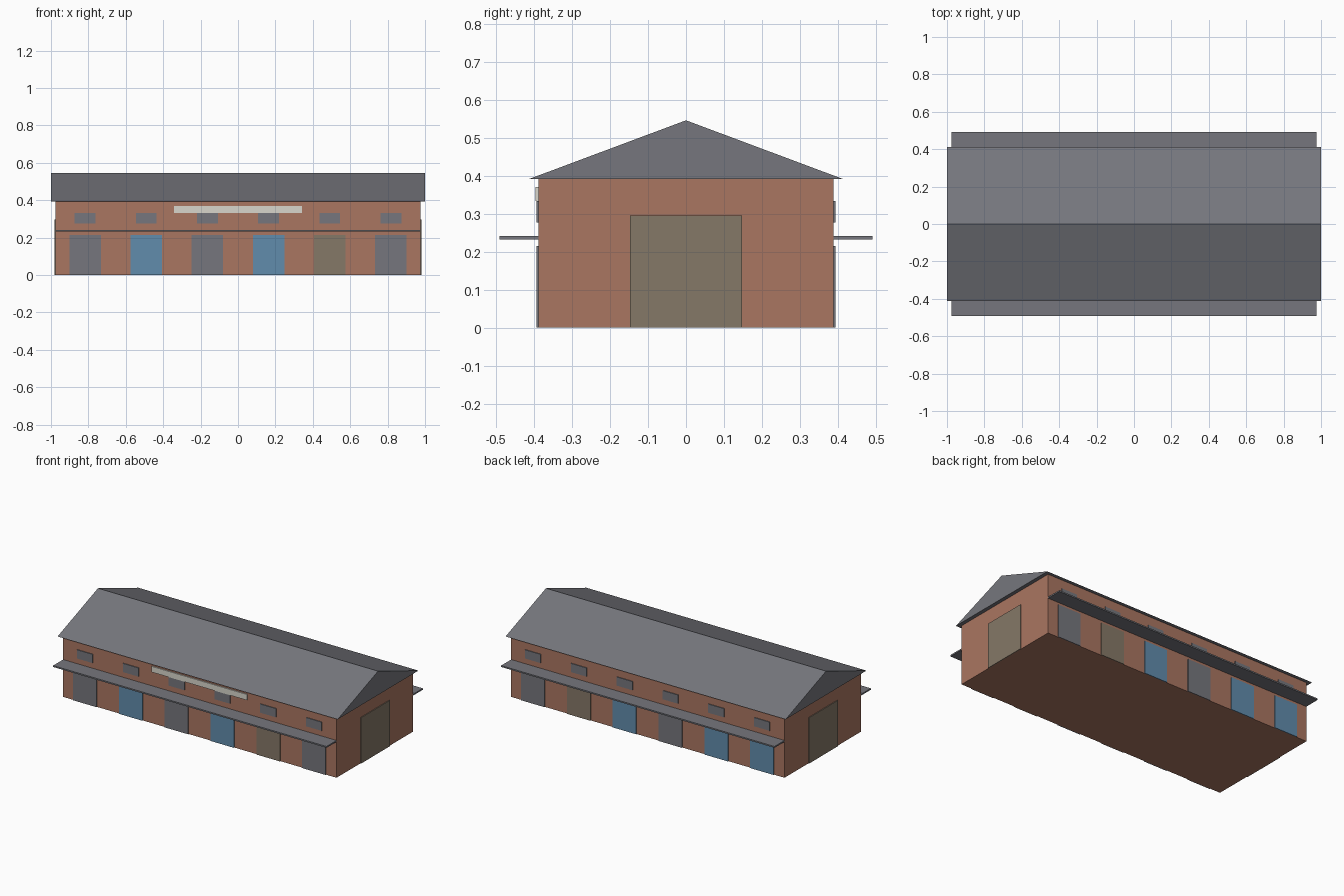
import bpy

cube = bpy.data.objects.get("Cube")
if cube:
    bpy.data.objects.remove(cube, do_unlink=True)


def material(name, rgb):
    m = bpy.data.materials.new(name)
    m.use_nodes = True
    m.diffuse_color = (*rgb, 1)
    m.node_tree.nodes["Principled BSDF"].inputs["Base Color"].default_value = (*rgb, 1)
    return m


brick = material("brick", (0.40, 0.18, 0.12))
slate = material("slate grey", (0.18, 0.183, 0.205))
blue = material("blue paint", (0.12, 0.263, 0.413))
olive = material("olive brown", (0.235, 0.188, 0.136))
cream = material("pale sign", (0.686, 0.672, 0.604))


def mesh(name, verts, faces, mat):
    me = bpy.data.meshes.new(name)
    me.from_pydata(verts, [], faces)
    me.materials.append(mat)
    ob = bpy.data.objects.new(name, me)
    bpy.context.collection.objects.link(ob)
    return ob


def box(name, x, y, z, mat):
    """Box from (low, high) ranges on each axis."""
    x, y, z = sorted(x), sorted(y), sorted(z)
    verts = [(a, b, c) for a in x for b in y for c in z]
    faces = [(0, 1, 3, 2), (4, 6, 7, 5), (0, 4, 5, 1),
             (2, 3, 7, 6), (0, 2, 6, 4), (1, 5, 7, 3)]
    return mesh(name, verts, faces, mat)


WALL_X, WALL_Y, EAVE, PLATE = 0.976, 0.389, 0.392, 0.005

# Brick hall
box("walls", (-WALL_X, WALL_X), (-WALL_Y, WALL_Y), (0, EAVE), brick)

# Gabled roof as a solid prism
profile = [(-0.412, EAVE), (0.412, EAVE), (0, 0.546)]
mesh("roof", [(x, y, z) for x in (-1, 1) for y, z in profile],
     [(0, 2, 1), (3, 4, 5), (0, 1, 4, 3), (1, 2, 5, 4), (2, 0, 3, 5)], slate)

# Canopies, doors and upper windows on both long sides, listed from -x to +x
doors = {"front": (-1, [slate, blue, slate, blue, olive, slate]),
         "back": (1, [blue, blue, slate, blue, olive, slate])}
for side, (s, colours) in doors.items():
    wall = s * WALL_Y
    face = (wall, wall + s * PLATE)
    box(side + "_canopy", (-WALL_X, WALL_X), (wall, s * 0.491), (0.232, 0.241), slate)
    for i, colour in enumerate(colours):
        x = (i - 2.5) * 0.327
        box(f"{side}_door_{i + 1}", (x - 0.084, x + 0.084), face, (0, 0.215), colour)
        box(f"{side}_window_{i + 1}", (x - 0.056, x + 0.056), face, (0.277, 0.333), slate)

# Blank sign board above the front windows
box("sign_board", (-0.342, 0.342), (-WALL_Y, -WALL_Y - 0.007), (0.333, 0.37), cream)

# Large gates at both ends
for side, s in (("left", 1), ("right", -1)):
    box(side + "_gate", (s * WALL_X, s * (WALL_X + PLATE)), (-0.147, 0.147), (0, 0.296), olive)
